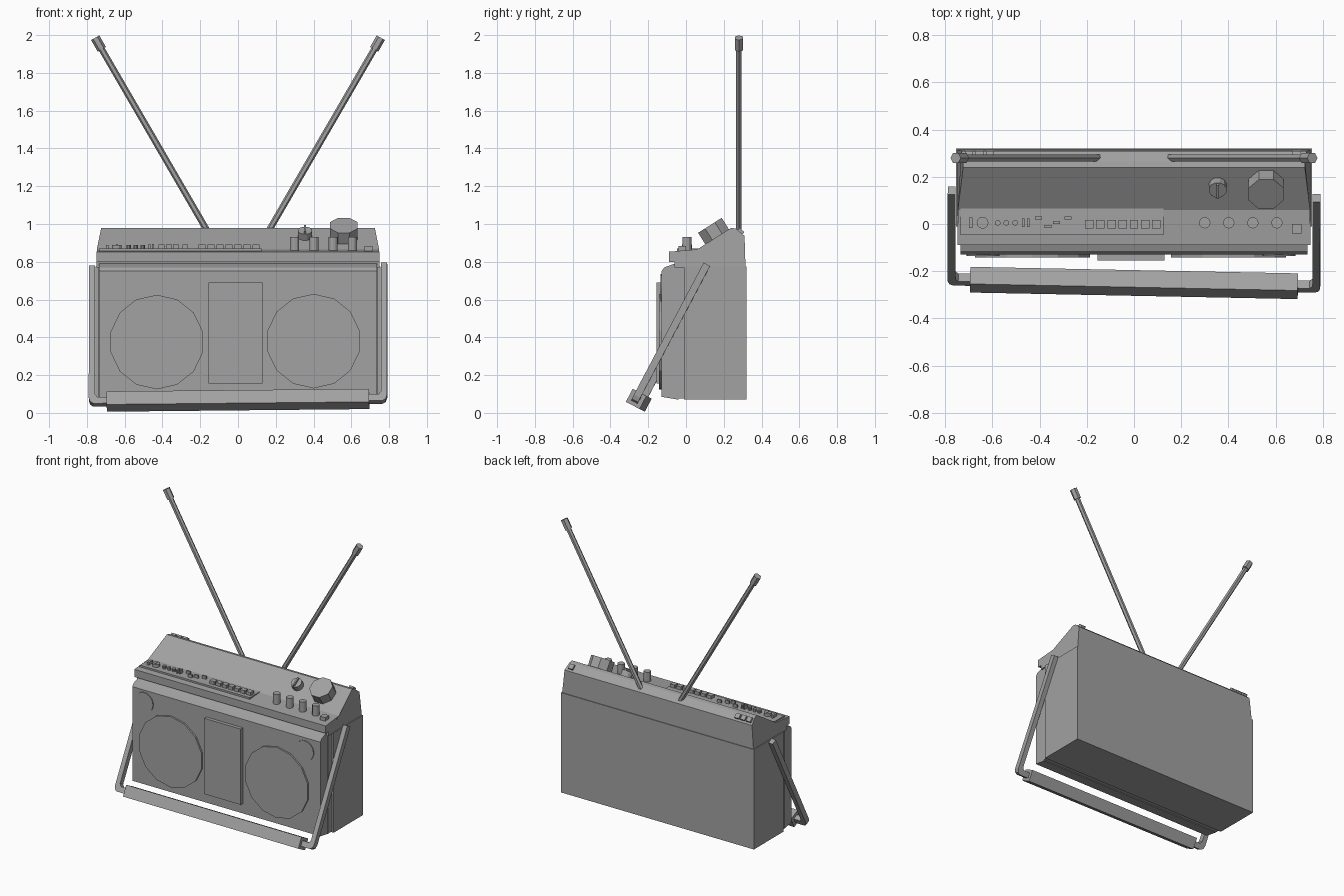
import bpy, bmesh, math
from mathutils import Matrix, Vector

cube = bpy.data.objects.get("Cube")
if cube:
    bpy.data.objects.remove(cube)

grey = bpy.data.materials.new("plain_grey")
grey.use_nodes = True
grey.diffuse_color = (0.36, 0.36, 0.36, 1)
grey.node_tree.nodes["Principled BSDF"].inputs["Base Color"].default_value = (0.36, 0.36, 0.36, 1)


def finish(name, bm):
    bmesh.ops.recalc_face_normals(bm, faces=bm.faces)
    mesh = bpy.data.meshes.new(name)
    bm.to_mesh(mesh)
    bm.free()
    mesh.materials.append(grey)
    ob = bpy.data.objects.new(name, mesh)
    bpy.context.scene.collection.objects.link(ob)
    return ob


def box(name, center, size, rot=(0, 0, 0)):
    bm = bmesh.new()
    bmesh.ops.create_cube(bm, size=1, matrix=Matrix.Diagonal((*size, 1)))
    ob = finish(name, bm)
    ob.location, ob.rotation_euler = center, rot
    return ob


def rod(name, a, b, radius, sides, turn=0.0):
    """Faceted cylinder between two points."""
    a, b = Vector(a), Vector(b)
    bm = bmesh.new()
    bmesh.ops.create_cone(bm, cap_ends=True, segments=sides, radius1=radius,
                          radius2=radius, depth=(b - a).length,
                          matrix=Matrix.Rotation(turn, 4, 'Z'))
    ob = finish(name, bm)
    ob.location = (a + b) / 2
    ob.rotation_euler = (b - a).to_track_quat('Z', 'Y').to_euler()
    return ob


def prism(name, pts, half, axis='X', taper=None):
    """Extrude a profile symmetrically; taper(z) gives the half width by height."""
    bm = bmesh.new()
    rings = []
    for s in (-1, 1):
        ring = []
        for u, v in pts:
            w = s * (taper(v) if taper else half)
            ring.append(bm.verts.new((w, u, v) if axis == 'X' else (u, w, v)))
        bm.faces.new(ring)
        rings.append(ring)
    n = len(pts)
    for i in range(n):
        j = (i + 1) % n
        bm.faces.new((rings[0][i], rings[0][j], rings[1][j], rings[1][i]))
    return finish(name, bm)


# Case: rear shell, recessed seam and front panel
prism("rear_shell", [(-0.01, 0.07), (0.32, 0.07), (0.32, 0.775), (-0.01, 0.775)], 0.755)
prism("case_seam", [(-0.05, 0.075), (0, 0.075), (0, 0.81), (-0.05, 0.81)], 0.74)
prism("front_panel", [(-0.04, 0.07), (-0.13, 0.085), (-0.13, 0.75),
                      (-0.115, 0.77), (-0.06, 0.79), (-0.04, 0.79)], 0.735)

# Control deck with sloping top, narrowing towards the ridge
prism("control_deck", [(-0.06, 0.77), (-0.06, 0.80), (-0.09, 0.80), (-0.09, 0.853),
                       (0.06, 0.866), (0.24, 0.98), (0.265, 0.975), (0.31, 0.937), (0.315, 0.77)], 0,
      taper=lambda z: 0.748 - 0.2 * max(0, z - 0.86))
box("control_strip", (-0.305, 0.01, 0.864), (0.86, 0.115, 0.012))

# Speakers, tweeters and tape door
for x, z, r, n, kind in ((-0.43, 0.375, 0.25, 14, "speaker"), (0.40, 0.38, 0.25, 14, "speaker"),
                         (-0.64, 0.665, 0.07, 24, "tweeter"), (0.615, 0.66, 0.07, 24, "tweeter")):
    depth = 0.142 if kind == "speaker" else 0.136
    side = "right" if x < 0 else "left"
    rod(f"{side}_{kind}", (x, -0.12, z), (x, -depth, z), r, n)
box("tape_door", (-0.013, -0.137, 0.423), (0.285, 0.036, 0.535))

# Volume knobs
for i in range(4):
    x = 0.3 + 0.102 * i
    rod(f"knob_{i + 1}", (x, 0.005, 0.85), (x, 0.005, 0.93), 0.024, 12)

# Large and small dials standing square to the slope
normal = Vector((0, -0.535, 0.845))
for name, x, r, h, n in (("tuning_dial", 0.56, 0.08, 0.072, 8), ("band_dial", 0.355, 0.038, 0.04, 12)):
    base = Vector((x, 0.165, 0.932))
    rod(name, base, base + normal * h, r, n, math.pi / n)
box("band_pointer", base + normal * 0.045, (0.01, 0.065, 0.02), (math.radians(32), 0, 0))

# Tape keys
for i in range(7):
    box(f"tape_key_{i + 1}", (-0.19 + 0.0475 * i, -0.002, 0.875), (0.036, 0.036, 0.035))
box("power_button", (0.69, -0.02, 0.868), (0.042, 0.042, 0.03))

# Switches, sockets and sliders at the right end
box("power_switch", (-0.692, 0.005, 0.875), (0.014, 0.045, 0.03))
rod("selector_knob", (-0.642, 0.005, 0.86), (-0.642, 0.005, 0.89), 0.025, 12)
box("selector_mark", (-0.642, 0.005, 0.888), (0.008, 0.03, 0.012))
for i in range(3):
    x = -0.578 + 0.037 * i
    rod(f"small_knob_{i + 1}", (x, 0.005, 0.86), (x, 0.005, 0.89), 0.012, 10)
for i in range(2):
    box(f"lever_{i + 1}", (-0.469 + 0.02 * i, 0.005, 0.88), (0.01, 0.035, 0.03))
for i, (x, y) in enumerate(((-0.405, 0.025), (-0.365, -0.01), (-0.328, 0.006), (-0.28, 0.025))):
    box(f"slider_{i + 1}", (x, y, 0.876), (0.03, 0.012, 0.03))

# Small buttons on the back slope
for i, x in enumerate((-0.70, -0.655, -0.61, 0.69)):
    box(f"back_button_{i + 1}", (x, 0.285, 0.955), (0.034, 0.034, 0.034), (math.radians(-39), 0, 0))

# Telescopic aerials
for s, side in ((1, "left"), (-1, "right")):
    rod(f"{side}_aerial", (s * 0.152, 0.28, 0.945), (s * 0.73, 0.28, 1.94), 0.017, 6)
    rod(f"{side}_aerial_tip", (s * 0.721, 0.28, 1.925), (s * 0.756, 0.28, 1.986), 0.025, 6)

# Swung-forward carrying handle, hanging slightly askew
tilt = (-0.486, -0.01, -0.02)
pivot = (0, -0.25, 0.067)
arm = [(0.79, 0.805), (0.79, 0.015), (0.782, -0.01), (0.765, -0.02), (0.68, -0.02),
       (0.68, 0.018), (0.745, 0.018), (0.757, 0.035), (0.757, 0.805)]
for s, side in ((1, "left"), (-1, "right")):
    ob = prism(f"{side}_handle_arm", [(s * u, v) for u, v in arm], 0.019, axis='Y')
    ob.location, ob.rotation_euler = pivot, tilt
box("handle_grip", pivot, (1.39, 0.082, 0.078), tilt)
